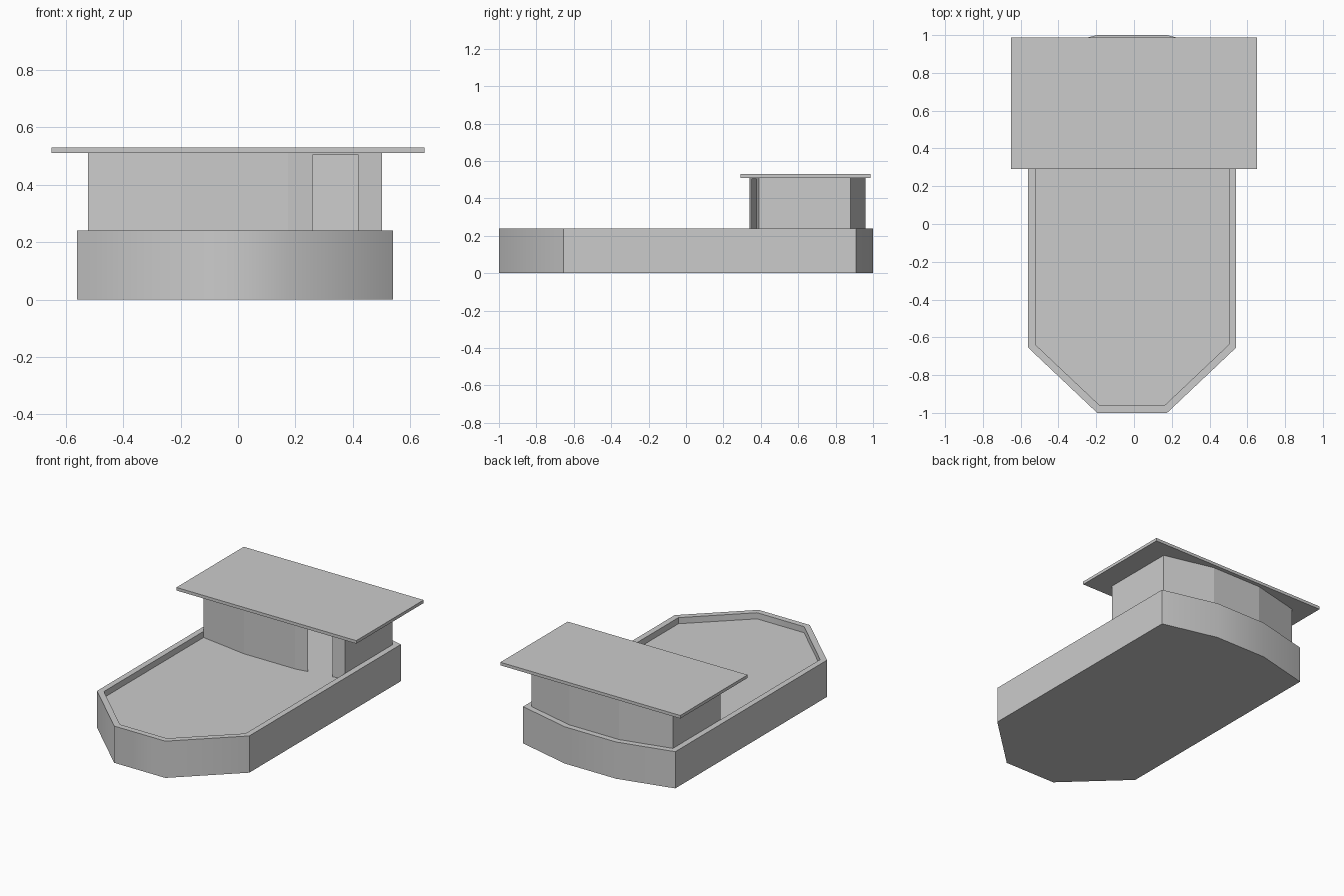
import bpy, bmesh, math

if "Cube" in bpy.data.objects:
    bpy.data.objects.remove(bpy.data.objects["Cube"])

CX = -0.01          # hull centreline
DECK, RIM, EAVES = 0.20, 0.24, 0.51
WALL = 0.038        # bulwark thickness


def make_object(name, bm):
    mesh = bpy.data.meshes.new(name)
    bm.to_mesh(mesh)
    bm.free()
    obj = bpy.data.objects.new(name, mesh)
    bpy.context.collection.objects.link(obj)
    return obj


def mirrored(half):
    """Close a right-hand half outline (front to back) into a full loop."""
    return [(CX + x, y) for x, y in half] + [(CX - x, y) for x, y in reversed(half)]


# hull: extruded outline with a recessed deck
bm = bmesh.new()
outline = mirrored([(0.185, -1.0), (0.55, -0.655), (0.55, 0.91), (0.185, 1.0)])
base = bm.faces.new([bm.verts.new((x, y, 0)) for x, y in outline])
top = bmesh.ops.extrude_face_region(bm, geom=[base], use_keep_orig=True)["geom"]
bmesh.ops.translate(bm, vec=(0, 0, RIM), verts=[v for v in top if isinstance(v, bmesh.types.BMVert)])
bmesh.ops.recalc_face_normals(bm, faces=bm.faces)
bm.normal_update()
lid = max(bm.faces, key=lambda f: f.calc_center_median().z)
bmesh.ops.inset_region(bm, faces=[lid], thickness=WALL, use_even_offset=True)
deck = bmesh.ops.extrude_discrete_faces(bm, faces=[lid])["faces"][0]
bmesh.ops.translate(bm, vec=(0, 0, DECK - RIM), verts=deck.verts)
hull = make_object("hull", bm)
bpy.context.view_layer.objects.active = hull
hull.select_set(True)
bpy.ops.object.shade_smooth_by_angle(angle=math.radians(45))
hull.select_set(False)

# cabin walls: thin sheets around the stern, with an open doorway at front right
plan = mirrored([(0.185, 0.34), (0.512, 0.39), (0.512, 0.88), (0.18, 0.961)])
(ax, ay), (bx, by) = plan[0], plan[1]
jambs = [(x, ay + (by - ay) * (x - ax) / (bx - ax)) for x in (0.26, 0.42)]
plan[1:1] = jambs
bm = bmesh.new()
for i, p in enumerate(plan):
    q = plan[(i + 1) % len(plan)]
    low = 0.503 if i == 1 else DECK      # only a lintel above the doorway
    bm.faces.new([bm.verts.new((*c, z)) for c, z in
                  ((p, low), (q, low), (q, EAVES), (p, EAVES))])
bmesh.ops.remove_doubles(bm, verts=bm.verts, dist=1e-4)
make_object("cabin_walls", bm)

# roof slab
bm = bmesh.new()
bmesh.ops.create_cube(bm, size=1)
bmesh.ops.scale(bm, vec=(1.30, 0.695, 0.02), verts=bm.verts)
bmesh.ops.translate(bm, vec=(0, 0.64, EAVES + 0.01), verts=bm.verts)
make_object("roof", bm)
